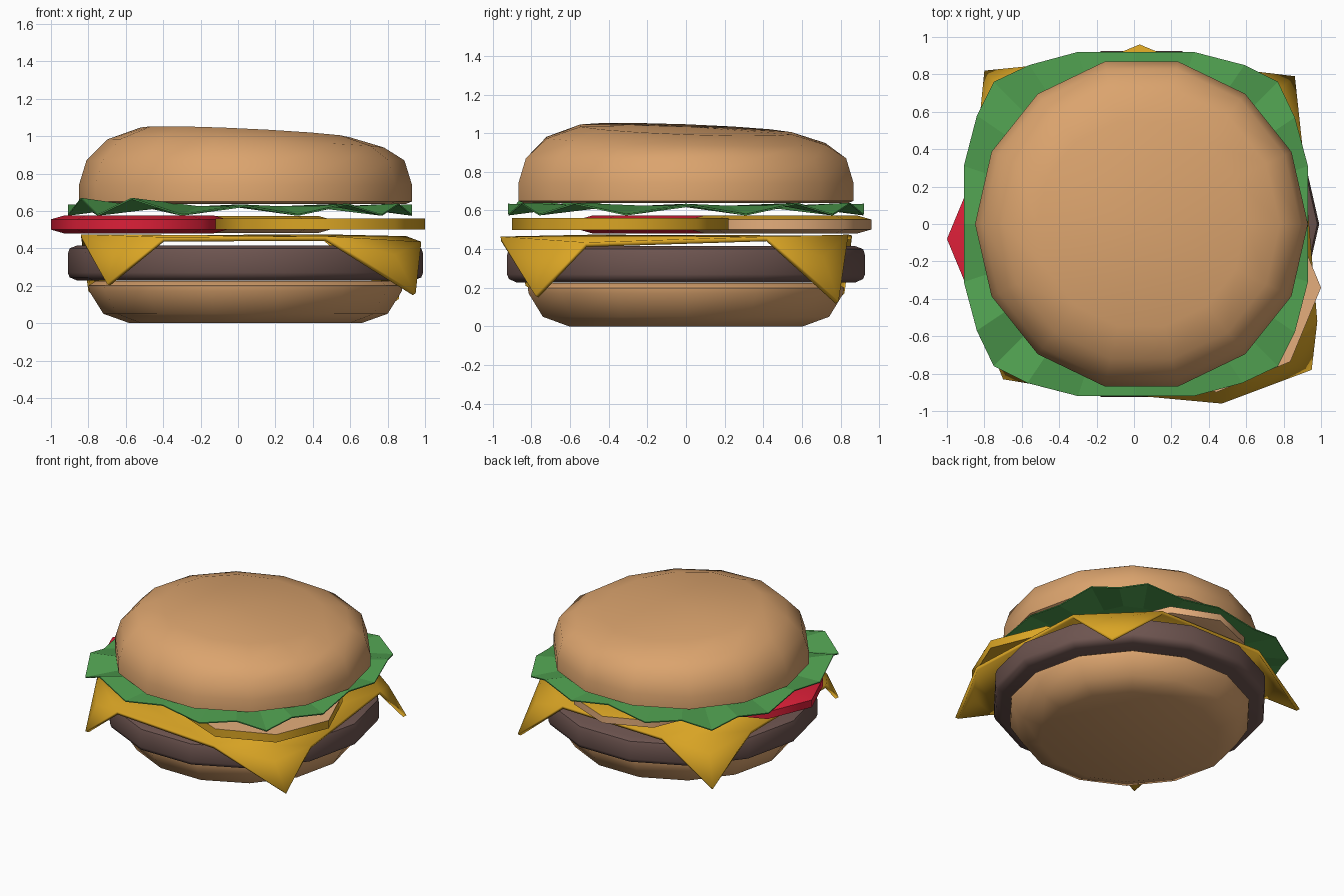
import bpy, bmesh, math

if "Cube" in bpy.data.objects:
    bpy.data.objects.remove(bpy.data.objects["Cube"])

def mat(name, rgb):
    m = bpy.data.materials.new(name)
    m.diffuse_color = (*rgb, 1)
    m.use_nodes = True
    m.node_tree.nodes["Principled BSDF"].inputs["Base Color"].default_value = m.diffuse_color
    return m

BUN = mat("toasted bread", (0.71, 0.37, 0.155))
MEAT = mat("brown meat", (0.155, 0.09, 0.08))
CHEESE = mat("golden yellow", (0.70, 0.376, 0.018))
GREEN = mat("leaf green", (0.08, 0.35, 0.08))
RED = mat("tomato red", (0.72, 0.014, 0.04))
BEIGE = mat("pale beige", (0.78, 0.42, 0.20))

def finish(bm, name, mats, smooth=True):
    bmesh.ops.recalc_face_normals(bm, faces=bm.faces)
    me = bpy.data.meshes.new(name)
    bm.to_mesh(me)
    bm.free()
    ob = bpy.data.objects.new(name, me)
    bpy.context.collection.objects.link(ob)
    for m in mats:
        me.materials.append(m)
    if smooth:
        bpy.ops.object.select_all(action='DESELECT')
        ob.select_set(True)
        bpy.context.view_layer.objects.active = ob
        bpy.ops.object.shade_smooth_by_angle(angle=math.radians(50))
    return ob

def lathe(name, profile, sides, cx, cy, mats, lower=None, top_slot=0, smooth=True):
    """Stack rings of (radius, z) and cap both ends; lower(x, y, z) may sink points."""
    bm = bmesh.new()
    rings = []
    for r, z in profile:
        ring = []
        for i in range(sides):
            a = math.tau * i / sides
            x, y = cx + r * math.cos(a), cy + r * math.sin(a)
            ring.append(bm.verts.new((x, y, lower(x, y, z) if lower else z)))
        rings.append(ring)
    for a, b in zip(rings, rings[1:]):
        for i in range(sides):
            j = (i + 1) % sides
            bm.faces.new((a[i], a[j], b[j], b[i]))
    bm.faces.new(rings[0][::-1])
    # the top is closed with a fan
    zc = sum(v.co.z for v in rings[-1]) / sides
    c = bm.verts.new((cx, cy, zc + (0.015 if lower else 0)))
    for i in range(sides):
        f = bm.faces.new((rings[-1][i], rings[-1][(i + 1) % sides], c))
        f.material_index = top_slot
    return finish(bm, name, mats, smooth)

# bottom bun and patty
lathe("bottom_bun", [(0.62, 0), (0.76, 0.05), (0.835, 0.17), (0.84, 0.2), (0.80, 0.225)],
      14, 0.04, 0, [BUN])
lathe("patty", [(0.90, 0.228), (0.94, 0.245), (0.95, 0.27), (0.95, 0.37), (0.94, 0.4), (0.90, 0.415)],
      14, 0.04, 0, [MEAT])

# top bun, its crown sagging towards the back right
def sag(x, y, z):
    w = max(0, (z - 0.87) / 0.18)
    return z - w * max(0, 0.045 * (x + 0.5) + 0.035 * (y + 0.4))

lathe("top_bun", [(0.86, 0.638), (0.89, 0.65), (0.89, 0.74), (0.85, 0.87), (0.74, 0.985), (0.56, 1.06)],
      14, 0.04, 0, [BUN], sag)

# three overlapping slices
def rounded(r, z0, z1):
    return [(r - 0.07, z0), (r, z0 + 0.02), (r, z1 - 0.02), (r - 0.07, z1)]

lathe("tomato_slice", rounded(0.47, 0.48, 0.575), 8, -0.53, -0.08, [RED])
lathe("back_slice", rounded(0.47, 0.482, 0.573), 8, 0.03, 0.49, [BEIGE, CHEESE], top_slot=1)
# the tip of the back slice carries a yellow upper bevel
back = bpy.data.objects["back_slice"].data
for p in back.polygons:
    if p.normal.z > 0.1:
        p.material_index = 1
lathe("front_slice", [(0.56, 0.5), (0.56, 0.56)], 8, 0.44, -0.34, [CHEESE, BEIGE], top_slot=1)

# cheese sheet: flat octagon with four hanging corners
edge = [(-0.40, -0.88, 0.46), (0.47, -0.96, 0.465), (0.98, -0.52, 0.435), (0.90, 0.42, 0.465),
        (0.45, 0.84, 0.475), (-0.40, 0.86, 0.47), (-0.84, 0.42, 0.47), (-0.84, -0.48, 0.475)]
tips = [(0.95, -0.78, 0.16), (0.86, 0.79, 0.13), (-0.80, 0.82, 0.17), (-0.70, -0.83, 0.21)]
bm = bmesh.new()
ev = [bm.verts.new(p) for p in edge]
bm.faces.new(ev)
for k, t in enumerate(tips):
    a, b = ev[2 * k + 1], ev[(2 * k + 2) % 8]
    tv = bm.verts.new(t)
    # a raised crease point makes the fold curve over the patty
    m = (a.co + b.co) / 2 * 0.5 + tv.co * 0.5
    m.z += 0.06
    mv = bm.verts.new(m)
    for tri in ((a, mv, b), (a, tv, mv), (mv, tv, b)):
        bm.faces.new(tri)
ob = finish(bm, "cheese_sheet", [CHEESE])
s = ob.modifiers.new("thickness", 'SOLIDIFY')
s.thickness = 0.025
s.offset = -1

# lettuce: rounded square leaf with a wavy rim
quarter = [(0.92, 0.0, 0.635), (0.92, 0.31, 0.582), (0.85, 0.57, 0.64),
           (0.76, 0.76, 0.582), (0.58, 0.85, 0.64), (0.31, 0.92, 0.582)]
bm = bmesh.new()
rim, inner = [], []
for q in range(4):
    c, sn = [(1, 0), (0, 1), (-1, 0), (0, -1)][q]
    for x, y, z in quarter:
        px, py = x * c - y * sn, x * sn + y * c
        if px < -0.5 and py < -0.5 and z > 0.63:
            z += 0.03
        rim.append(bm.verts.new((px + 0.01, py, z)))
        inner.append(bm.verts.new((px * 0.7 + 0.01, py * 0.7, 0.625)))
n = len(rim)
for i in range(n):
    j = (i + 1) % n
    bm.faces.new((rim[i], rim[j], inner[j], inner[i]))
bm.faces.new(inner)
ob = finish(bm, "lettuce_leaf", [GREEN], smooth=False)
s = ob.modifiers.new("thickness", 'SOLIDIFY')
s.thickness = 0.008
